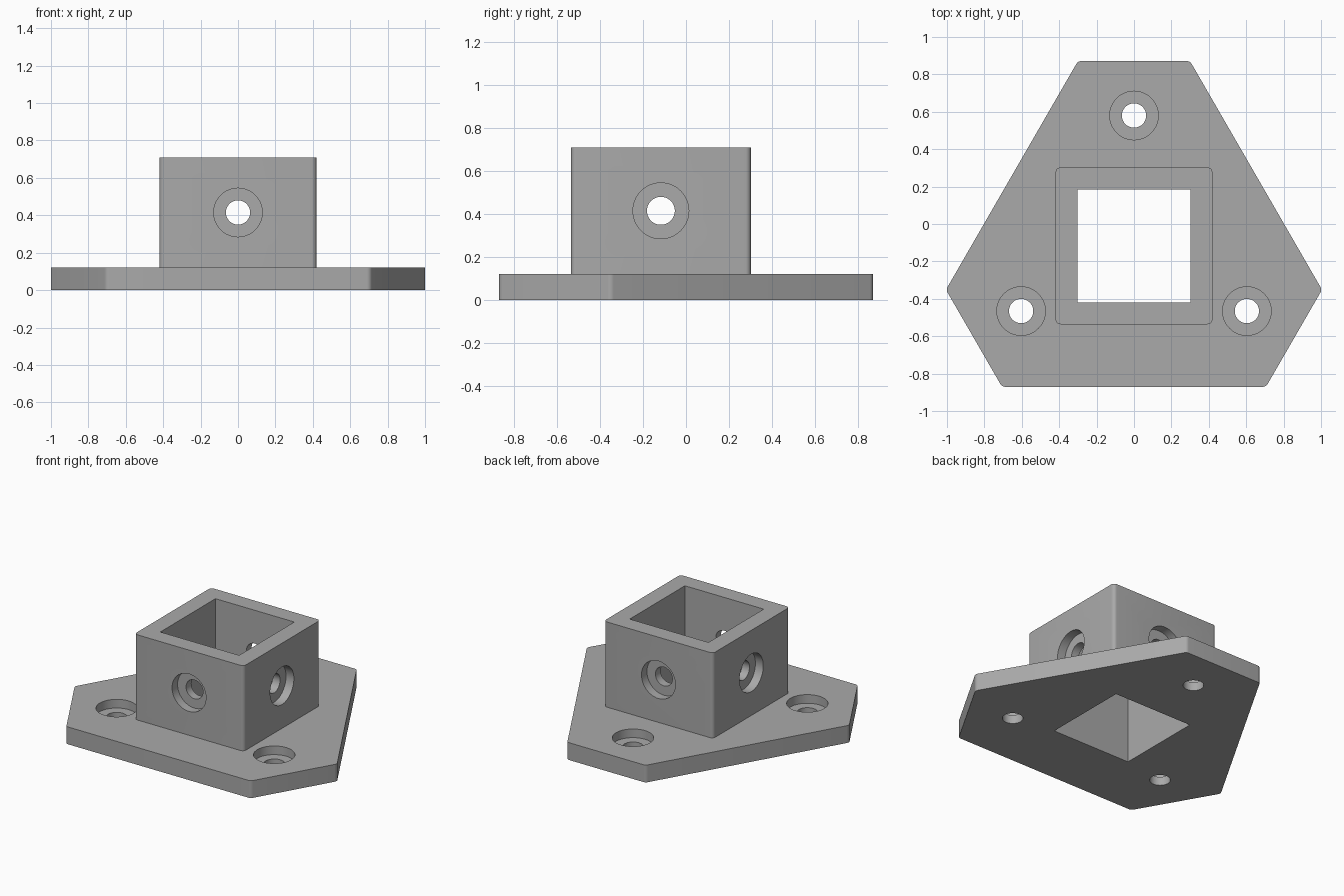
import bpy, bmesh, math
from mathutils import Vector, Matrix

if "Cube" in bpy.data.objects:
    bpy.data.objects.remove(bpy.data.objects["Cube"])

CY = -0.117            # y of the socket axis
PLATE_H, TOP = 0.12, 0.71
OUT, INN = 0.419, 0.302  # half widths of the socket
HOLE_R, BORE_R, BORE_D = 0.065, 0.13, 0.06
HOLE_Z = 0.415

grey = bpy.data.materials.new("grey")
grey.diffuse_color = (0.4, 0.4, 0.4, 1)
grey.use_nodes = True
grey.node_tree.nodes["Principled BSDF"].inputs["Base Color"].default_value = grey.diffuse_color


def rounded(points, r, steps=6):
    """Round every corner of a convex counter-clockwise outline."""
    result, n = [], len(points)
    for i in range(n):
        p = Vector(points[i])
        a = (Vector(points[i - 1]) - p).normalized()
        b = (Vector(points[(i + 1) % n]) - p).normalized()
        half = a.angle(b) / 2
        c = p + (a + b).normalized() * r / math.sin(half)
        start = p + a * r / math.tan(half) - c
        for k in range(steps + 1):
            rot = Matrix.Rotation((math.pi - 2 * half) * k / steps, 2)
            result.append(c + rot @ start)
    return result


def prism(name, outline, z0, z1):
    bm = bmesh.new()
    face = bm.faces.new([bm.verts.new((x, y, z0)) for x, y in outline])
    ext = bmesh.ops.extrude_face_region(bm, geom=[face])
    bmesh.ops.translate(bm, vec=(0, 0, z1 - z0),
                        verts=[v for v in ext["geom"] if isinstance(v, bmesh.types.BMVert)])
    bmesh.ops.recalc_face_normals(bm, faces=bm.faces)
    me = bpy.data.meshes.new(name)
    bm.to_mesh(me)
    bm.free()
    ob = bpy.data.objects.new(name, me)
    bpy.context.collection.objects.link(ob)
    me.materials.append(grey)
    return ob


def square(h):
    return [(-h, CY - h), (h, CY - h), (h, CY + h), (-h, CY + h)]


def circle(r):
    return [(r * math.cos(math.tau * i / 48), r * math.sin(math.tau * i / 48)) for i in range(48)]


def combine(target, tool, operation):
    mod = target.modifiers.new("combine", "BOOLEAN")
    mod.operation, mod.solver, mod.object = operation, "EXACT", tool
    bpy.context.view_layer.objects.active = target
    bpy.ops.object.modifier_apply(modifier=mod.name)
    bpy.data.objects.remove(tool)


def counterbore(target, matrix, length):
    """Drill along local -z from the surface, with a wide recess at the mouth."""
    for r, depth in ((BORE_R, BORE_D), (HOLE_R, length)):
        cutter = prism("cutter", circle(r), -depth, 0.05)
        cutter.data.transform(matrix)
        combine(target, cutter, "DIFFERENCE")


# Base plate: a triangle with cut corners, as six edges at alternating distances
near, far = 0.7535, 0.988
corners = []
for i in range(6):
    a0, a1 = math.radians(30 + 60 * i), math.radians(90 + 60 * i)
    d0, d1 = (near, far) if i % 2 == 0 else (far, near)
    det = math.sin(a1 - a0)
    corners.append(((d0 * math.sin(a1) - d1 * math.sin(a0)) / det,
                    (d1 * math.cos(a0) - d0 * math.cos(a1)) / det + CY))
mount = prism("socket_mount", rounded(corners, 0.03), 0, PLATE_H)

# Square socket standing on the plate, open all the way through
combine(mount, prism("socket", rounded(square(OUT), 0.025), 0.05, TOP), "UNION")
combine(mount, prism("cutter", square(INN), -0.1, TOP + 0.1), "DIFFERENCE")

# Three recessed screw holes in the plate
for i in range(3):
    a = math.radians(90 + 120 * i)
    pos = Vector((0.697 * math.cos(a), 0.697 * math.sin(a) + CY, PLATE_H))
    counterbore(mount, Matrix.Translation(pos), 0.2)

# A recessed screw hole in each socket wall
for i in range(4):
    turn = Matrix.Rotation(i * math.pi / 2, 4, "Z")
    place = Matrix.Translation((0, CY, HOLE_Z)) @ turn @ Matrix.Translation((OUT, 0, 0))
    counterbore(mount, place @ Matrix.Rotation(math.pi / 2, 4, "Y"), 0.2)

# Smooth bores and rounded corners, sharp edges elsewhere
bpy.ops.object.select_all(action="DESELECT")
mount.select_set(True)
bpy.context.view_layer.objects.active = mount
bpy.ops.object.shade_smooth_by_angle(angle=math.radians(30))
